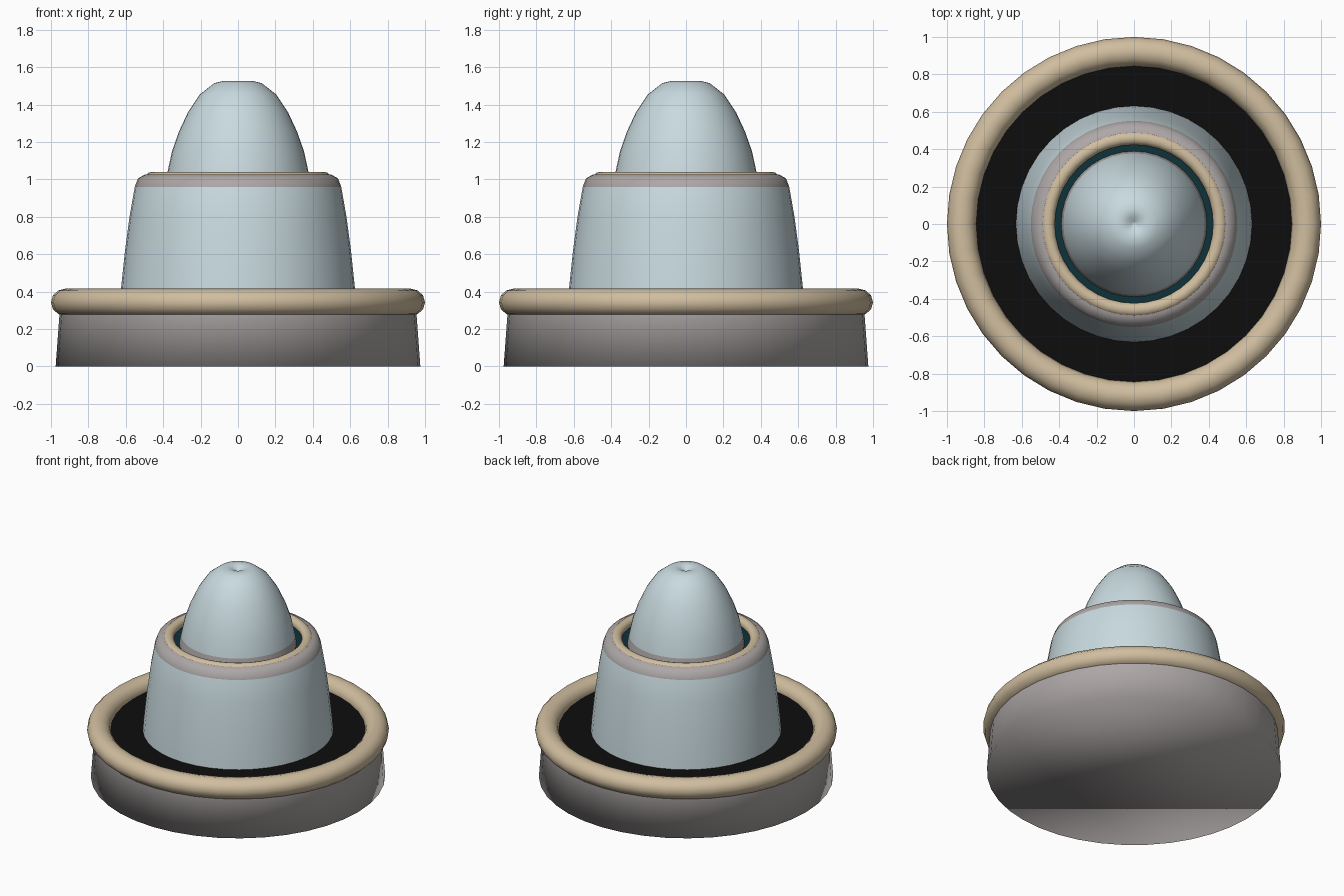
import bpy, bmesh, math

cube = bpy.data.objects.get("Cube")
if cube:
    bpy.data.objects.remove(cube)

SEGMENTS = 40


def material(name, rgb):
    m = bpy.data.materials.new(name)
    m.use_nodes = True
    m.diffuse_color = (*rgb, 1)
    m.node_tree.nodes["Principled BSDF"].inputs["Base Color"].default_value = (*rgb, 1)
    return m


PALE_BLUE = material("pale blue", (0.58, 0.70, 0.74))
GREY = material("warm grey", (0.42, 0.39, 0.385))
TAN = material("tan", (0.63, 0.51, 0.345))
BLACK = material("black", (0.004, 0.004, 0.004))
TEAL = material("dark teal", (0.004, 0.032, 0.042))


def finish(name, bm, mats):
    bmesh.ops.recalc_face_normals(bm, faces=bm.faces)
    for f in bm.faces:
        f.smooth = True
    mesh = bpy.data.meshes.new(name)
    bm.to_mesh(mesh)
    bm.free()
    for m in mats:
        mesh.materials.append(m)
    ob = bpy.data.objects.new(name, mesh)
    bpy.context.collection.objects.link(ob)
    return ob


def lathe(name, profile, mats, rule=None, cap=False, closed=False):
    """Revolve (radius, height) points about z; rule picks a material per band."""
    bm = bmesh.new()
    rings = []
    for r, z in profile:
        if r == 0:
            rings.append([bm.verts.new((0, 0, z))] * SEGMENTS)
        else:
            rings.append([bm.verts.new((r * math.cos(a), r * math.sin(a), z))
                          for a in (math.tau * i / SEGMENTS for i in range(SEGMENTS))])
    if closed:
        rings.append(rings[0])
    for lower, upper in zip(rings, rings[1:]):
        for i in range(SEGMENTS):
            j = (i + 1) % SEGMENTS
            corners = list(dict.fromkeys((lower[i], lower[j], upper[j], upper[i])))
            f = bm.faces.new(corners)
            if rule:
                f.material_index = rule(f.calc_center_median().z)
    if cap:
        bm.faces.new(rings[0][::-1])
    return finish(name, bm, mats)


def ring(name, radius, z, width, height, mat, sides=12):
    """Rounded ring with an elliptical section."""
    section = [(radius + width * math.cos(a), z + height * math.sin(a))
               for a in (math.tau * i / sides for i in range(sides))]
    return lathe(name, section, [mat], closed=True)


# Base drum with its dark deck and rounded bumper
lathe("base_drum", [(0.975, 0), (0.95, 0.34)], [GREY], cap=True)
lathe("deck", [(0.95, 0.341), (0.5, 0.341)], [BLACK])
ring("bumper_ring", 0.922, 0.343, 0.078, 0.073, TAN)

# Tapered body with a grey shoulder band
lathe("body", [(0.632, 0.33), (0.625, 0.42), (0.604, 0.62), (0.58, 0.8), (0.552, 0.96),
               (0.535, 1.005), (0.50, 1.025), (0.44, 1.03)],
      [PALE_BLUE, GREY], rule=lambda z: int(z > 0.96))

# Collar ring and the groove around the dome
ring("collar_ring", 0.46, 1.005, 0.037, 0.035, TAN)
lathe("groove_floor", [(0.45, 0.975), (0.37, 0.975)], [TEAL])
lathe("groove_wall", [(0.44, 1.03), (0.44, 0.975)], [TEAL])

# Dome with a grey foot and a dimple at the tip
lathe("dome", [(0.39, 0.97), (0.378, 1.035), (0.353, 1.15), (0.316, 1.255), (0.267, 1.36),
               (0.203, 1.455), (0.128, 1.514), (0.08, 1.526), (0.04, 1.52),
               (0.015, 1.50), (0, 1.495)],
      [PALE_BLUE, GREY], rule=lambda z: int(z < 1.03))
